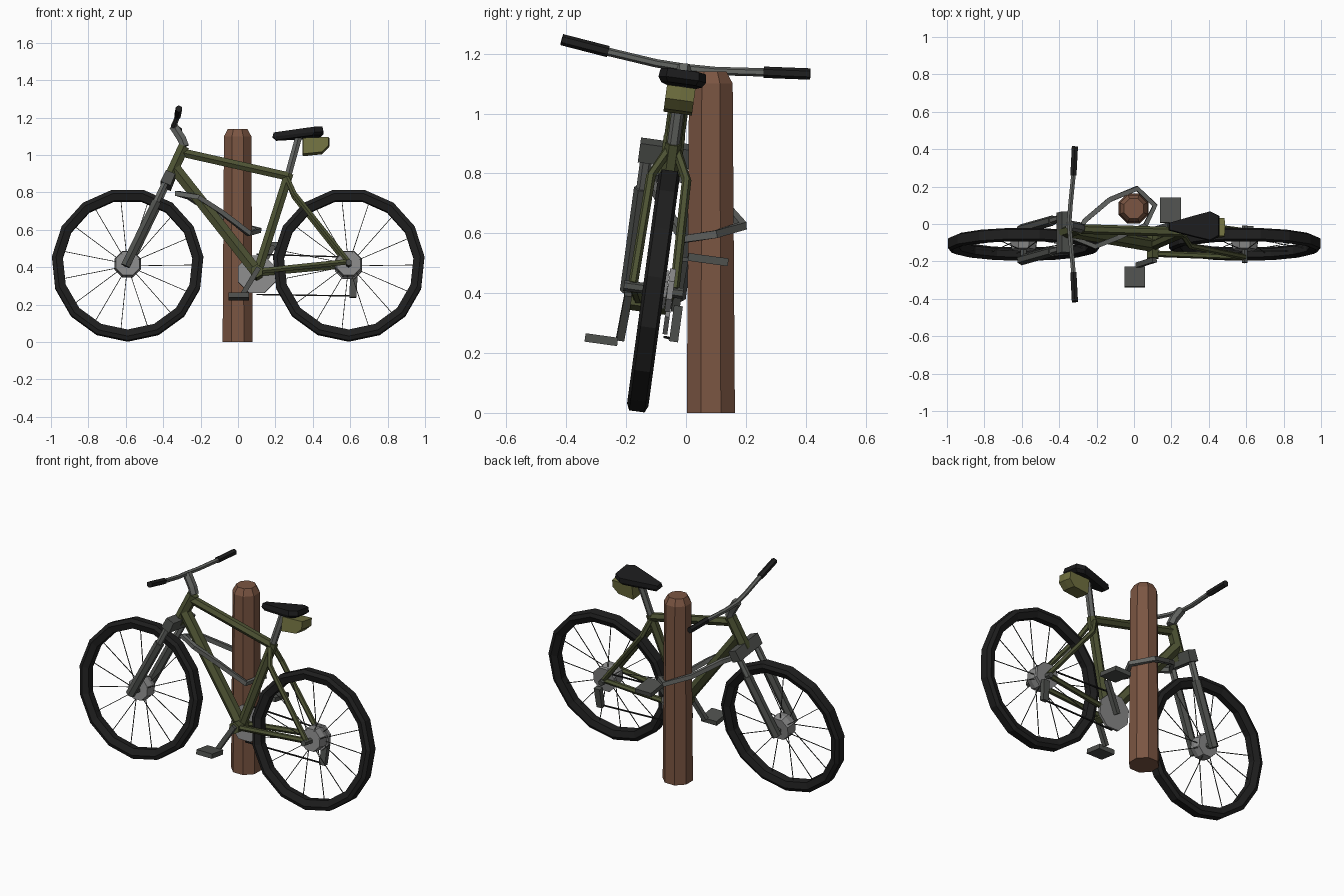
import bpy, bmesh, math
from mathutils import Vector

if "Cube" in bpy.data.objects:
    bpy.data.objects.remove(bpy.data.objects["Cube"])


def material(name, r, g, b):
    m = bpy.data.materials.new(name)
    m.diffuse_color = [(c / 255) ** 2.2 for c in (r, g, b)] + [1]
    m.use_nodes = True
    m.node_tree.nodes["Principled BSDF"].inputs["Base Color"].default_value = m.diffuse_color
    return m


TYRE = material("black rubber", 36, 36, 36)
OLIVE = material("olive paint", 78, 83, 54)
BAG = material("light olive cloth", 112, 112, 66)
STEEL = material("mid grey metal", 100, 102, 99)
DARK = material("dark grey metal", 80, 82, 79)
LIGHT = material("light grey metal", 135, 135, 135)
WOOD = material("brown wood", 122, 86, 68)
SADDLE = material("black leather", 33, 33, 34)

LEAN = 0.137


def P(x, s, z):
    """Point in the leaning plane of the bicycle; s is the sideways offset."""
    return Vector((x, -0.165 + LEAN * z + s * 0.99, z - s * LEAN))


def finish(bm, name, mat):
    bmesh.ops.recalc_face_normals(bm, faces=bm.faces)
    me = bpy.data.meshes.new(name)
    bm.to_mesh(me)
    bm.free()
    me.materials.append(mat)
    ob = bpy.data.objects.new(name, me)
    bpy.context.collection.objects.link(ob)
    return ob


def loft(name, rings, mat, closed=False):
    """Skin a list of equal rings of points."""
    bm = bmesh.new()
    vs = [[bm.verts.new(p) for p in ring] for ring in rings]
    n = len(vs[0])
    for i in range(len(vs) if closed else len(vs) - 1):
        a, b = vs[i], vs[(i + 1) % len(vs)]
        for j in range(n):
            k = (j + 1) % n
            bm.faces.new((a[j], a[k], b[k], b[j]))
    if not closed:
        bm.faces.new(vs[0])
        bm.faces.new(vs[-1])
    return finish(bm, name, mat)


def tube(name, pts, r, mat, sides=6, closed=False, r2=None):
    """Faceted tube along a path of world points."""
    pts = [Vector(p) for p in pts]
    n, rings = len(pts), []
    for i, p in enumerate(pts):
        a = pts[i - 1] if (i or closed) else p
        b = pts[(i + 1) % n] if (i < n - 1 or closed) else p
        d = (b - a).normalized()
        ref = Vector((0, 0, 1)) if abs(d.z) < 0.75 and abs(d.y) > 0.3 else Vector((0, 1, 0))
        if closed:
            ref = Vector((0, 0, 1))
        u = d.cross(ref).normalized()
        v = u.cross(d)
        rad = r if r2 is None else r + (r2 - r) * i / (n - 1)
        rings.append([p + rad * (math.cos(t) * u + math.sin(t) * v)
                      for t in [2 * math.pi * (j + 0.5) / sides for j in range(sides)]])
    return loft(name, rings, mat, closed)


def disc(name, x, z, r, s0, s1, mat, sides=8, bevel=1.0):
    """Faceted disc lying in the wheel plane between two side offsets."""
    def ring(rad, s):
        return [P(x + rad * math.cos(t), s, z + rad * math.sin(t))
                for t in [2 * math.pi * (j + 0.5) / sides for j in range(sides)]]
    return loft(name, [ring(r * bevel, s0), ring(r, (s0 + s1) / 2), ring(r * bevel, s1)], mat)


def box(name, x0, x1, s0, s1, z0, z1, mat):
    return loft(name, [[P(x, s0, z0), P(x, s1, z0), P(x, s1, z1), P(x, s0, z1)] for x in (x0, x1)], mat)


# Wheels: faceted tyre, hub and spokes
N = 15
for label, cx in (("front", -0.59), ("rear", 0.592)):
    cz = 0.412
    rings = []
    for i in range(N):
        t = 2 * math.pi * i / N - math.pi / 2
        rings.append([P(cx + r * math.cos(t), s, cz + r * math.sin(t))
                      for r, s in ((0.348, -0.022), (0.385, -0.036), (0.407, -0.026),
                                   (0.407, 0.026), (0.385, 0.036), (0.348, 0.022))])
    loft(label + "_tyre", rings, TYRE, closed=True)
    disc(label + "_hub", cx, cz + 0.005, 0.076, -0.03, 0.045, LIGHT, 8, 0.9)
    tube(label + "_axle", [P(cx, -0.1, cz), P(cx, 0.1, cz)], 0.018, DARK)
    for i in range(N):
        t = 2 * math.pi * i / N
        c, s = math.cos(t), math.sin(t)
        tube(label + "_spoke", [P(cx + 0.06 * c, 0.03 * (-1) ** i, cz + 0.06 * s),
                                P(cx + 0.352 * c, 0, cz + 0.352 * s)], 0.0026, DARK, 4)

# Frame main tubes
tube("head_tube", [P(-0.375, 0, 0.86), P(-0.29, 0, 1.045)], 0.034, OLIVE)
tube("top_tube", [P(-0.30, 0, 1.013), P(0.27, 0, 0.885)], 0.026, OLIVE)
tube("down_tube", [P(-0.335, 0, 0.925), P(0.10, 0, 0.375)], 0.036, OLIVE)
tube("seat_tube", [P(0.272, 0, 0.90), P(0.10, 0, 0.36)], 0.028, OLIVE)
tube("bottom_bracket", [P(0.10, -0.07, 0.37), P(0.10, 0.06, 0.37)], 0.036, OLIVE)

# Paired stays and fork legs
for side in (-1, 1):
    tube("seat_stay", [P(0.262, side * 0.015, 0.875), P(0.30, side * 0.06, 0.785),
                       P(0.59, side * 0.07, 0.42)], 0.016, OLIVE)
    tube("chain_stay", [P(0.10, side * 0.045, 0.372), P(0.59, side * 0.07, 0.42)], 0.017, OLIVE)
    tube("fork_upper_leg", [P(-0.375, side * 0.083, 0.87), P(-0.45, side * 0.083, 0.71)], 0.020, STEEL)
    tube("fork_lower_leg", [P(-0.435, side * 0.083, 0.74), P(-0.602, side * 0.083, 0.395)], 0.028, DARK)

# Fork crown, aligned with the steering axis
loft("fork_crown", [[P(-0.415, s, 0.845), P(-0.36, s, 0.822), P(-0.335, s, 0.885), P(-0.385, s, 0.905)]
                    for s in (-0.11, 0.11)], DARK)

# Stem, handlebar and grips
tube("stem", [P(-0.285, 0, 1.045), P(-0.30, 0, 1.085), P(-0.345, 0, 1.155)], 0.027, STEEL)
tube("handlebar", [(-0.322, -0.28, 1.211), (-0.338, -0.10, 1.168), (-0.347, 0, 1.152),
                   (-0.34, 0.10, 1.142), (-0.322, 0.28, 1.137)], 0.014, STEEL)
tube("left_grip", [(-0.324, -0.26, 1.207), (-0.316, -0.415, 1.247)], 0.019, TYRE)
tube("right_grip", [(-0.324, 0.26, 1.138), (-0.316, 0.415, 1.132)], 0.019, TYRE)

# Seat post, saddle and bag
tube("seat_post", [P(0.265, 0, 0.88), P(0.328, 0, 1.11)], 0.021, STEEL)
outline = [(0.185, -0.02), (0.33, -0.06), (0.41, -0.08), (0.457, -0.055),
           (0.457, 0.055), (0.41, 0.08), (0.33, 0.06), (0.185, 0.02)]
loft("saddle", [[P(0.32 + (x - 0.32) * k, s * k, z + (x - 0.185) * slope) for x, s in outline]
                for k, z, slope in ((0.86, 1.078, 0.08), (1.0, 1.095, 0.08), (0.96, 1.118, 0.10))], SADDLE)
profile = [(0.345, 1.0), (0.45, 1.01), (0.488, 1.045), (0.488, 1.09), (0.345, 1.085)]
loft("saddle_bag", [[P(0.41 + (x - 0.41) * k, s, z) for x, z in profile]
                    for s, k in ((-0.048, 0.95), (0, 1.0), (0.048, 0.95))], BAG)

# Drivetrain
disc("chainring", 0.10, 0.37, 0.108, 0.05, 0.066, LIGHT)
disc("rear_sprocket", 0.592, 0.417, 0.078, 0.046, 0.066, LIGHT)
tube("upper_chain", [P(0.10, 0.058, 0.477), P(0.592, 0.058, 0.462)], 0.005, TYRE, 4)
tube("lower_chain", [P(0.10, 0.058, 0.262), P(0.61, 0.085, 0.258)], 0.005, TYRE, 4)
loft("derailleur", [[P(0.595, s, 0.25), P(0.632, s, 0.25), P(0.64, s, 0.37), P(0.60, s, 0.37)]
                    for s in (0.075, 0.105)], DARK)
tube("left_crank", [P(0.11, -0.08, 0.385), P(0.02, -0.088, 0.235)], 0.019, DARK, 4)
tube("right_crank", [P(0.09, 0.08, 0.355), P(0.19, 0.088, 0.525)], 0.019, DARK, 4)
box("left_pedal", -0.05, 0.058, -0.205, -0.095, 0.21, 0.238, DARK)
box("right_pedal", 0.14, 0.25, 0.10, 0.235, 0.522, 0.548, DARK)

# Cable lock looped round the frame and the post
tube("cable_lock", [(-0.325, -0.075, 0.795), (-0.21, -0.12, 0.775), (-0.09, -0.075, 0.695),
                    (0.06, -0.008, 0.58), (0.112, 0.10, 0.597), (0.015, 0.19, 0.625),
                    (-0.13, 0.13, 0.69), (-0.26, 0.02, 0.775)], 0.018, STEEL, 4, closed=True)

# Wooden post with a chamfered top
loft("post", [[(-0.002 + r * math.cos(t), 0.083 + r * math.sin(t), z)
               for t in [math.pi / 4 * (j + 0.5) for j in range(8)]]
              for r, z in ((0.087, 0), (0.079, 1.10), (0.057, 1.14))], WOOD)
